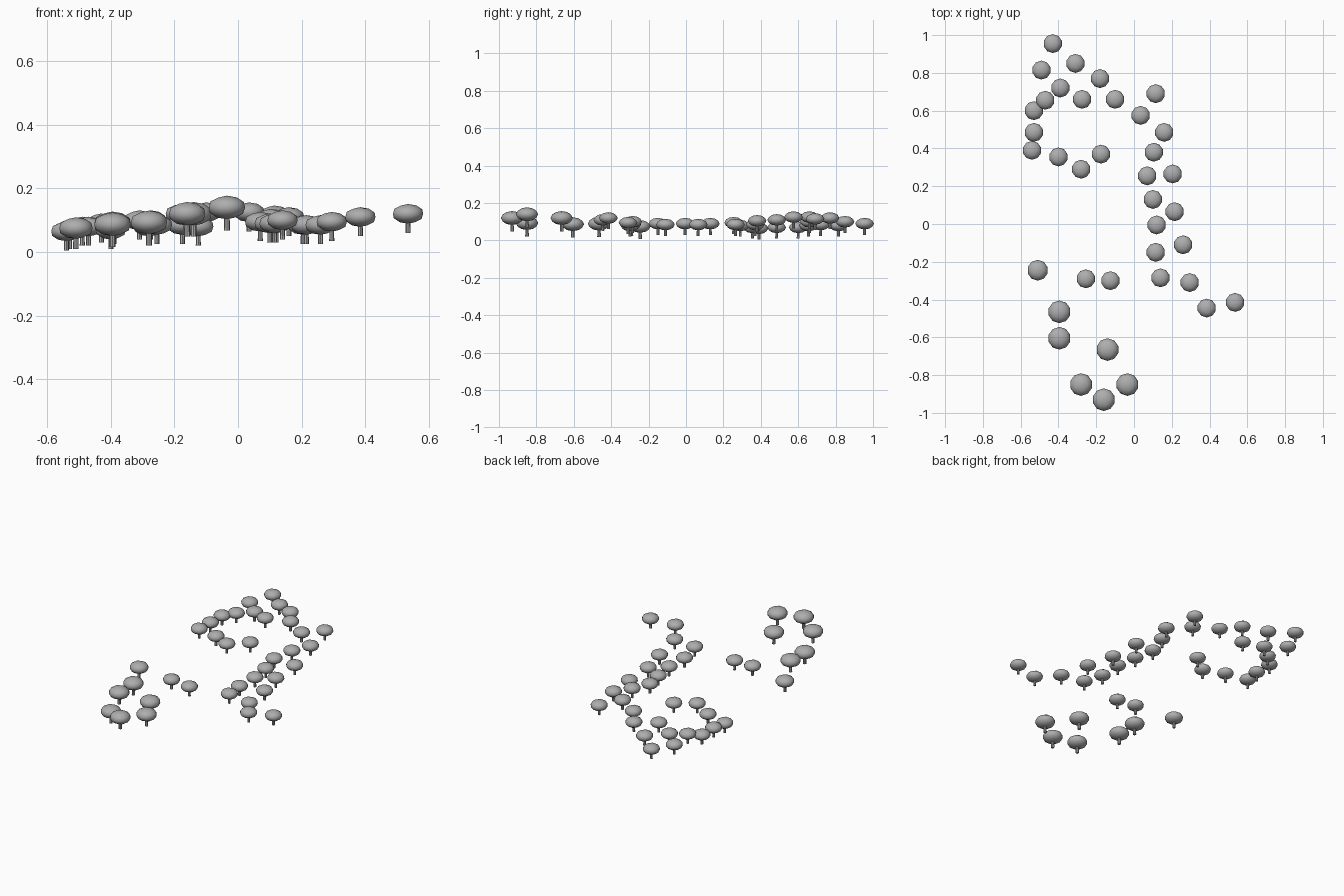
import bpy
import bmesh
from mathutils import Matrix, Vector

default_cube = bpy.data.objects.get("Cube")
if default_cube:
    bpy.data.objects.remove(default_cube, do_unlink=True)

# One plain grey for the whole model
grey = bpy.data.materials.new("plain_grey")
grey.use_nodes = True
colour = (0.42, 0.42, 0.42, 1)
grey.diffuse_color = colour
grey.node_tree.nodes["Principled BSDF"].inputs["Base Color"].default_value = colour

# Tree proportions, measured from the canopy centre
CANOPY_RADIUS = 0.05
CANOPY_HALF_HEIGHT = 0.031
TRUNK_RADIUS = 0.008
TRUNK_TOP = -0.015
TRUNK_BOTTOM = -0.06


def finish_mesh(bm, name, smooth):
    """Turn a bmesh into a mesh that all the trees share."""
    mesh = bpy.data.meshes.new(name)
    for face in bm.faces:
        face.smooth = smooth and abs(face.normal.z) < 2
    bm.to_mesh(mesh)
    bm.free()
    mesh.materials.append(grey)
    return mesh


def make_canopy_mesh():
    """Flattened low-poly ball of leaves."""
    bm = bmesh.new()
    bmesh.ops.create_icosphere(bm, subdivisions=2, radius=CANOPY_RADIUS)
    flatten = Vector((1, 1, CANOPY_HALF_HEIGHT / CANOPY_RADIUS))
    bmesh.ops.scale(bm, vec=flatten, verts=bm.verts)
    return finish_mesh(bm, "canopy", True)


def make_trunk_mesh():
    """Short flat-sided trunk reaching up into the canopy."""
    bm = bmesh.new()
    middle = (TRUNK_TOP + TRUNK_BOTTOM) / 2
    bmesh.ops.create_cone(
        bm, cap_ends=True, segments=8,
        radius1=TRUNK_RADIUS, radius2=TRUNK_RADIUS * 0.9,
        depth=TRUNK_TOP - TRUNK_BOTTOM,
        matrix=Matrix.Translation((0, 0, middle)))
    return finish_mesh(bm, "trunk", False)


canopy_mesh = make_canopy_mesh()
trunk_mesh = make_trunk_mesh()


def plant(grove, size, spots):
    """Place trees at canopy centres given in hundredths of a unit."""
    for spot in spots:
        centre = Vector(spot) / 100
        for part, mesh in (("canopy", canopy_mesh), ("trunk", trunk_mesh)):
            tree_part = bpy.data.objects.new(f"{grove}_tree_{part}", mesh)
            tree_part.location = centre
            tree_part.scale = (size, size, size)
            bpy.context.scene.collection.objects.link(tree_part)


# Back ring of trees around a clearing
plant("back_ring", 1, [
    (-43, 95.5, 9), (-31, 85, 10), (-49, 81.5, 8), (-18, 77, 12),
    (-39, 72, 8.5), (-47, 65.5, 8), (-27.5, 66, 10), (-10, 66, 12.5),
    (-53, 60, 7), (-53, 48.5, 7), (-54, 39, 6.5), (-40, 35.5, 7),
    (-17.5, 37, 8.5), (-28, 29, 8),
])

# Double row of trees running along the left side
plant("left_row", 1, [
    (11.5, 69, 11.5), (3.5, 57.5, 12.5), (16, 48.5, 11), (10.5, 38, 10.5),
    (7, 25.5, 9.5), (20.5, 26.5, 8.5), (10, 13, 9), (21.5, 6.5, 8.5),
    (12, -0.5, 9), (11.5, -15, 9), (26, -11, 8.5), (14, -28.5, 10),
    (29.5, -31, 9.5), (38.5, -44.5, 11), (53.5, -41.5, 12),
])

# Scattered trees between the groves
plant("middle", 1, [(-25.5, -29, 8.5), (-12.5, -30, 8)])
plant("right_edge", 1.1, [(-51, -24.5, 7.5)])

# Larger trees of the front grove
plant("front_grove", 1.2, [
    (-39.5, -46.5, 9), (-39.5, -60.5, 8.7), (-14, -66.5, 12),
    (-28, -85, 9.3), (-3.5, -85, 14), (-16, -93, 12),
])
